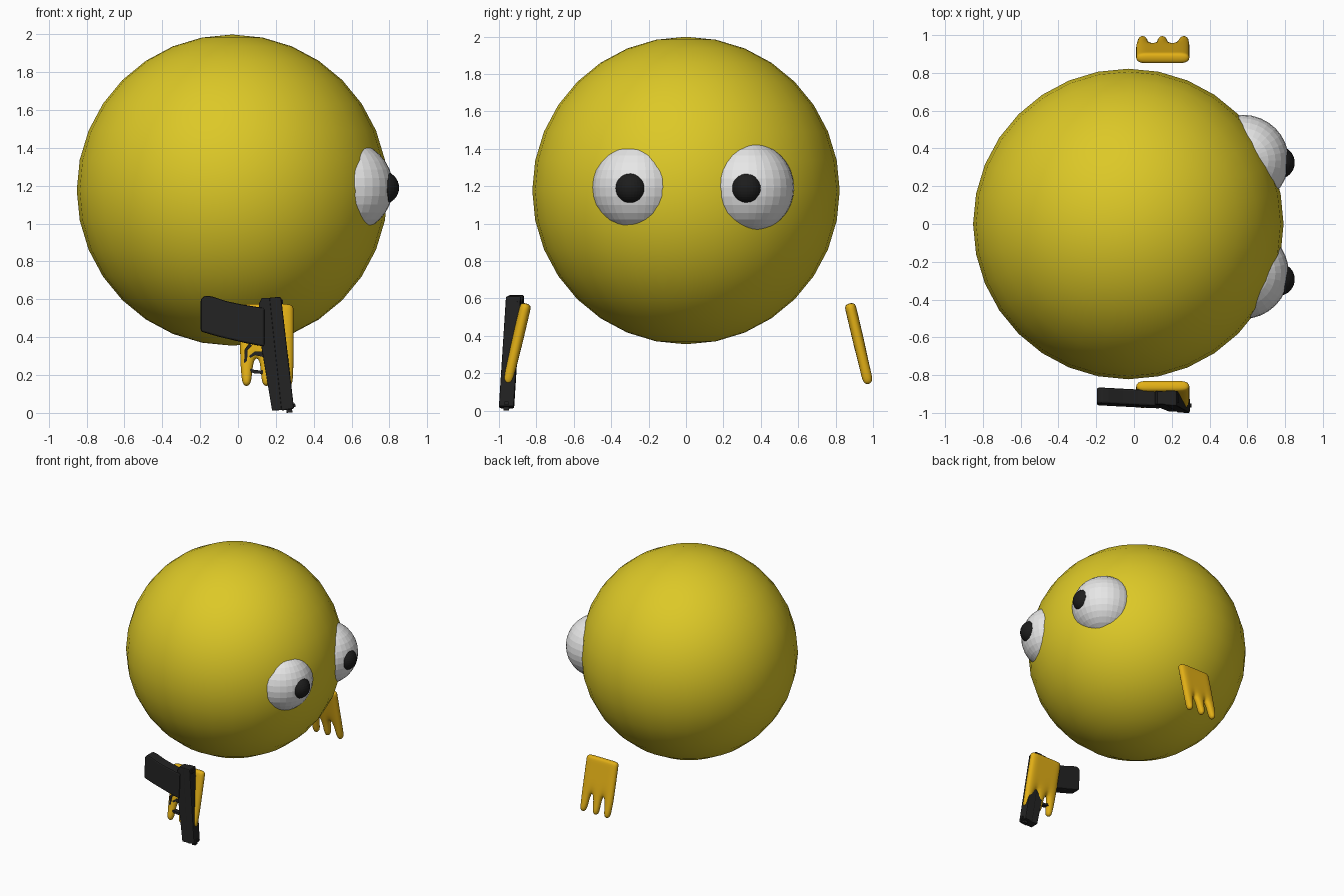
import bpy, bmesh, math
from mathutils import Vector

if "Cube" in bpy.data.objects:
    bpy.data.objects.remove(bpy.data.objects["Cube"])


def material(name, rgb):
    m = bpy.data.materials.new(name)
    m.diffuse_color = (*rgb, 1)
    m.use_nodes = True
    m.node_tree.nodes["Principled BSDF"].inputs["Base Color"].default_value = m.diffuse_color
    return m


YELLOW = material("yellow skin", (0.72, 0.58, 0.02))
ORANGE = material("golden glove", (0.76, 0.43, 0.008))
WHITE = material("eye white", (0.8, 0.8, 0.8))
BLACK = material("pupil black", (0.012, 0.012, 0.012))
GUNMETAL = material("dark gunmetal", (0.016, 0.016, 0.016))


def finish(name, bm, mat, smooth=False):
    bmesh.ops.recalc_face_normals(bm, faces=bm.faces)
    me = bpy.data.meshes.new(name)
    for f in bm.faces:
        f.smooth = smooth
    bm.to_mesh(me)
    bm.free()
    me.materials.append(mat)
    ob = bpy.data.objects.new(name, me)
    bpy.context.collection.objects.link(ob)
    return ob


def ball(name, centre, r, mat, smooth=False, seg=32):
    bm = bmesh.new()
    bmesh.ops.create_uvsphere(bm, u_segments=seg, v_segments=seg // 2, radius=r)
    bmesh.ops.translate(bm, verts=bm.verts, vec=centre)
    return finish(name, bm, mat, smooth)


# Body and eyes (the face looks along +x)
ball("body", (-0.03, 0, 1.177), 0.822, YELLOW, True)
for side, s, ey, py in (("left", 1, 0.335, 0.325), ("right", -1, -0.26, -0.293)):
    ball(side + "_eye", (0.577, ey, 1.193), 0.243, WHITE)
    ball(side + "_pupil", (0.764, py, 1.19), 0.087, BLACK)


# Hands: flat palm with three tapering fingers, thickened and subdivided
def hand(name, s):
    bm = bmesh.new()
    cols = [0.008, 0.085, 0.112, 0.19, 0.218, 0.297]
    tips = [(0.022, 0.068), (0.127, 0.172), (0.242, 0.29)]

    def row(z, xs):
        y = s * (0.915 + (0.36 - z) * 0.235) + 0.01
        return [bm.verts.new((x, y, z)) for x in xs]

    palm = [row(z, cols) for z in (0.575, 0.54, 0.42, 0.285)]
    for a, b in zip(palm, palm[1:]):
        for i in range(5):
            bm.faces.new((a[i], a[i + 1], b[i + 1], b[i]))
    for k, (l, r) in enumerate(tips):
        top = palm[-1][2 * k:2 * k + 2]
        mid = row(0.205, [(cols[2 * k] + l) / 2, (cols[2 * k + 1] + r) / 2])
        end = row(0.137, [l, r])
        for a, b in ((top, mid), (mid, end)):
            bm.faces.new((a[0], a[1], b[1], b[0]))
    ob = finish(name, bm, ORANGE, True)
    sol = ob.modifiers.new("thickness", 'SOLIDIFY')
    sol.thickness = 0.06
    sol.offset = 0
    sub = ob.modifiers.new("rounding", 'SUBSURF')
    sub.levels = sub.render_levels = 2


hand("left_hand", 1)
hand("right_hand", -1)


# Pistol parts: x-z profiles given depth, leaning slightly with the hand
def plate(name, pts, depth, bevel=0.0):
    bm = bmesh.new()
    f = bm.faces.new([bm.verts.new((x, -depth / 2, z)) for x, z in pts])
    ext = bmesh.ops.extrude_face_region(bm, geom=[f])
    bmesh.ops.translate(bm, vec=(0, depth, 0),
                        verts=[v for v in ext["geom"] if isinstance(v, bmesh.types.BMVert)])
    for v in bm.verts:
        v.co.y += -0.951 + 0.06 * v.co.z - 0.037 * v.co.x
    ob = finish(name, bm, GUNMETAL)
    if bevel:
        b = ob.modifiers.new("soft_edges", 'BEVEL')
        b.width = bevel
        b.segments = 2


plate("slide", [(0.165, 0.61), (0.228, 0.612), (0.296, 0.022), (0.229, 0.012)], 0.08, 0.007)
plate("frame", [(0.125, 0.607), (0.172, 0.607), (0.236, 0.015), (0.18, 0.012),
                (0.122, 0.36), (0.11, 0.575)], 0.07, 0.004)
plate("grip", [(0.14, 0.555), (0.10, 0.56), (0.02, 0.573), (-0.06, 0.59), (-0.135, 0.615),
               (-0.175, 0.62), (-0.197, 0.6), (-0.197, 0.43), (-0.1, 0.402),
               (0.035, 0.37), (0.14, 0.35)], 0.084, 0.01)
plate("barrel_tip", [(0.255, 0.02), (0.285, 0.023), (0.288, 0.003), (0.257, 0.0)], 0.03)
plate("rear_sight", [(0.215, 0.6), (0.236, 0.6), (0.239, 0.575), (0.218, 0.575)], 0.045)
plate("front_sight", [(0.28, 0.05), (0.302, 0.05), (0.304, 0.03), (0.28, 0.03)], 0.02)
plate("trigger", [(0.135, 0.325), (0.135, 0.295), (0.09, 0.305), (0.055, 0.285),
                  (0.06, 0.302), (0.09, 0.325)], 0.025)
# Trigger guard loop
outer = [(0.06, 0.37), (0.035, 0.335), (0.032, 0.26), (0.055, 0.218), (0.09, 0.208), (0.155, 0.205)]
inner = [(0.155, 0.222), (0.095, 0.226), (0.066, 0.232), (0.048, 0.265), (0.05, 0.33), (0.075, 0.355)]
plate("trigger_guard", outer + inner, 0.035)
